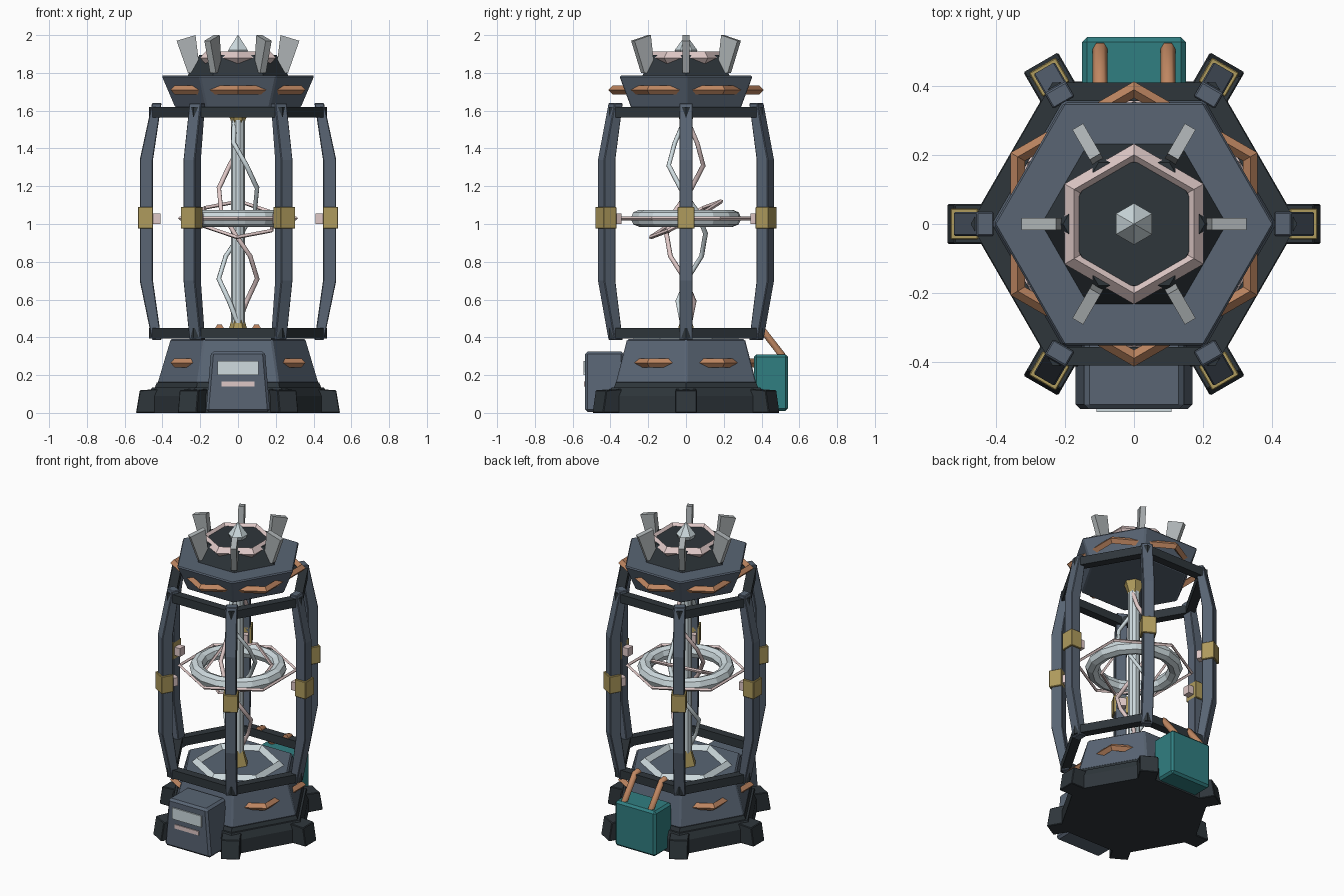
import bpy, bmesh
from math import sin, cos, pi, radians
from mathutils import Matrix, Vector

if "Cube" in bpy.data.objects:
    bpy.data.objects.remove(bpy.data.objects["Cube"])


def material(name, r, g, b):
    m = bpy.data.materials.new(name)
    m.use_nodes = True
    m.diffuse_color = (r, g, b, 1)
    node = next(n for n in m.node_tree.nodes if n.type == 'BSDF_PRINCIPLED')
    node.inputs["Base Color"].default_value = (r, g, b, 1)
    return m


SLATE = material("slate", .10, .13, .175)
DARK = material("dark_iron", .028, .037, .044)
TEAL = material("teal", .03, .21, .22)
COPPER = material("copper", .52, .24, .12)
PINK = material("pale_pink", .74, .58, .57)
SILVER = material("silver", .62, .71, .74)
GOLD = material("old_gold", .43, .33, .11)
GREY = material("fin_grey", .42, .45, .46)


def finish(bm, name, mat, bevel=0):
    bmesh.ops.recalc_face_normals(bm, faces=bm.faces)
    mesh = bpy.data.meshes.new(name)
    bm.to_mesh(mesh)
    bm.free()
    mesh.materials.append(mat)
    ob = bpy.data.objects.new(name, mesh)
    bpy.context.collection.objects.link(ob)
    if bevel:
        mod = ob.modifiers.new("edge", 'BEVEL')
        mod.width, mod.segments = bevel, 1
    return ob


def lathe(name, profile, mat, n=6, turn=0, closed=False, bevel=0):
    """Sweep (radius, height) points around z with n flat sides."""
    bm = bmesh.new()
    rings = []
    for r, z in profile:
        rings.append([bm.verts.new((r * cos(2 * pi * i / n + turn), r * sin(2 * pi * i / n + turn), z))
                      for i in range(n)])
    pairs = list(zip(rings, rings[1:] + rings[:1])) if closed else list(zip(rings, rings[1:]))
    for a, b in pairs:
        for i in range(n):
            j = (i + 1) % n
            bm.faces.new((a[i], a[j], b[j], b[i]))
    if not closed:
        bm.faces.new(rings[0])
        bm.faces.new(rings[-1])
    return finish(bm, name, mat, bevel)


def ring(name, major, minor, z, mat, n=6, sides=4, turn=pi / 6):
    pts = [(major + minor * cos(2 * pi * k / sides), z + minor * sin(2 * pi * k / sides))
           for k in range(sides)]
    return lathe(name, pts, mat, n, turn, True)


def radial(name, profile, width, mat, bevel=0):
    """Extrude a (radius, height) outline sideways and repeat it on six corners."""
    for k in range(6):
        bm = bmesh.new()
        face = bm.faces.new([bm.verts.new((r, -width / 2, z)) for r, z in profile])
        out = bmesh.ops.extrude_face_region(bm, geom=[face])
        bmesh.ops.translate(bm, vec=(0, width, 0),
                            verts=[v for v in out["geom"] if isinstance(v, bmesh.types.BMVert)])
        bm.transform(Matrix.Rotation(k * pi / 3, 4, 'Z'))
        finish(bm, f"{name}_{k + 1}", mat, bevel)


def block(name, lo, hi, mat, bevel=0, taper=1):
    lo, hi = Vector(lo), Vector(hi)
    bm = bmesh.new()
    bmesh.ops.create_cube(bm, size=1)
    for v in bm.verts:
        if v.co.z > 0:
            v.co.x *= taper
        v.co = (lo + hi) / 2 + v.co * (hi - lo)
    return finish(bm, name, mat, bevel)


def tube(name, points, radius, mat, resolution=1):
    cu = bpy.data.curves.new(name, 'CURVE')
    cu.dimensions = '3D'
    cu.bevel_depth, cu.bevel_resolution, cu.use_fill_caps = radius, resolution, True
    sp = cu.splines.new('POLY')
    sp.points.add(len(points) - 1)
    for p, co in zip(sp.points, points):
        p.co = (*co, 1)
    cu.materials.append(mat)
    ob = bpy.data.objects.new(name, cu)
    bpy.context.collection.objects.link(ob)
    return ob


# Base, feet and lower housing
lathe("base", [(.475, 0), (.475, .09), (.455, .135), (.44, .135), (.43, .16)], DARK)
radial("foot", [(.36, 0), (.54, 0), (.52, .12), (.36, .13)], .115, DARK, .004)
lathe("lower_housing", [(.43, .155), (.36, .39)], SLATE, bevel=.008)
ring("lower_copper_band", .388, .024, .265, COPPER)
ring("deck_ring", .25, .03, .39, SILVER)

# Cage of six bowed posts between two hexagonal frames
radial("post", [(.405, .385), (.455, .385), (.52, .70), (.52, 1.34), (.455, 1.64),
                (.405, 1.64), (.45, 1.34), (.45, .70)], .07, SLATE, .004)
radial("post_band", [(.45, .975), (.53, .975), (.53, 1.09), (.45, 1.09)], .09, GOLD, .003)
radial("inner_stud", [(.41, 1.0), (.455, 1.0), (.455, 1.055), (.41, 1.055)], .05, PINK)
for name, z in (("lower_frame", .395), ("upper_frame", 1.565)):
    lathe(name, [(.41, z), (.472, z), (.472, z + .055), (.41, z + .055)], DARK, closed=True)

# Upper housing and crown
lathe("upper_housing", [(.335, 1.615), (.408, 1.785)], SLATE, bevel=.008)
ring("upper_copper_band", .388, .024, 1.71, COPPER)
lathe("crown", [(.27, 1.78), (.205, 1.895)], DARK)
ring("crown_ring", .2, .032, 1.88, PINK)
radial("crown_fin", [(.2, 1.80), (.265, 1.80), (.325, 1.97), (.225, 2.0)], .036, GREY)
lathe("finial", [(.045, 1.89), (.06, 1.92), (.002, 2.0)], SILVER, turn=pi / 6)

# Core column with its end sockets and twisted wires
lathe("column", [(.036, .40), (.036, 1.61)], SILVER, 10)
lathe("lower_socket", [(.065, .39), (.032, .50)], GOLD)
lathe("upper_socket", [(.032, 1.53), (.065, 1.62)], GOLD)
for name, start, mat in (("silver_wire", 180, SILVER), ("pink_wire", 0, PINK)):
    path = []
    for i in range(10):
        t = i / 9
        z = .47 + 1.08 * t
        a = radians(start - 400 * (z - .7))
        r = .02 + .085 * min(1, 3 * sin(pi * t) / 2)
        path.append((r * cos(a), r * sin(a), z))
    tube(name, path, .013, mat)

# Floating rings around the core
ring("core_ring", .25, .045, 1.03, SILVER, 16, 8)
ring("outer_wire_ring", .355, .011, 1.03, PINK)
tilted = ring("tilted_wire_ring", .21, .011, 0, PINK)
tilted.location.z = 1.025
tilted.rotation_euler = (radians(27), radians(4), 0)

# Front control panel
block("control_panel", (-.17, -.535, .005), (.17, -.33, .325), SLATE, .014, .84)
block("panel_screen", (-.108, -.543, .2), (.108, -.534, .275), SILVER)
block("panel_bar", (-.088, -.541, .14), (.088, -.534, .167), PINK)

# Rear power box with two pipes
block("power_box", (-.15, .36, .01), (.15, .54, .31), TEAL, .014)
for side, label in ((1, "left"), (-1, "right")):
    tube(f"{label}_pipe", [(side * .098, .505, .27), (side * .098, .505, .31),
                           (side * .098, .40, .445), (side * .098, .36, .45)], .022, COPPER)
